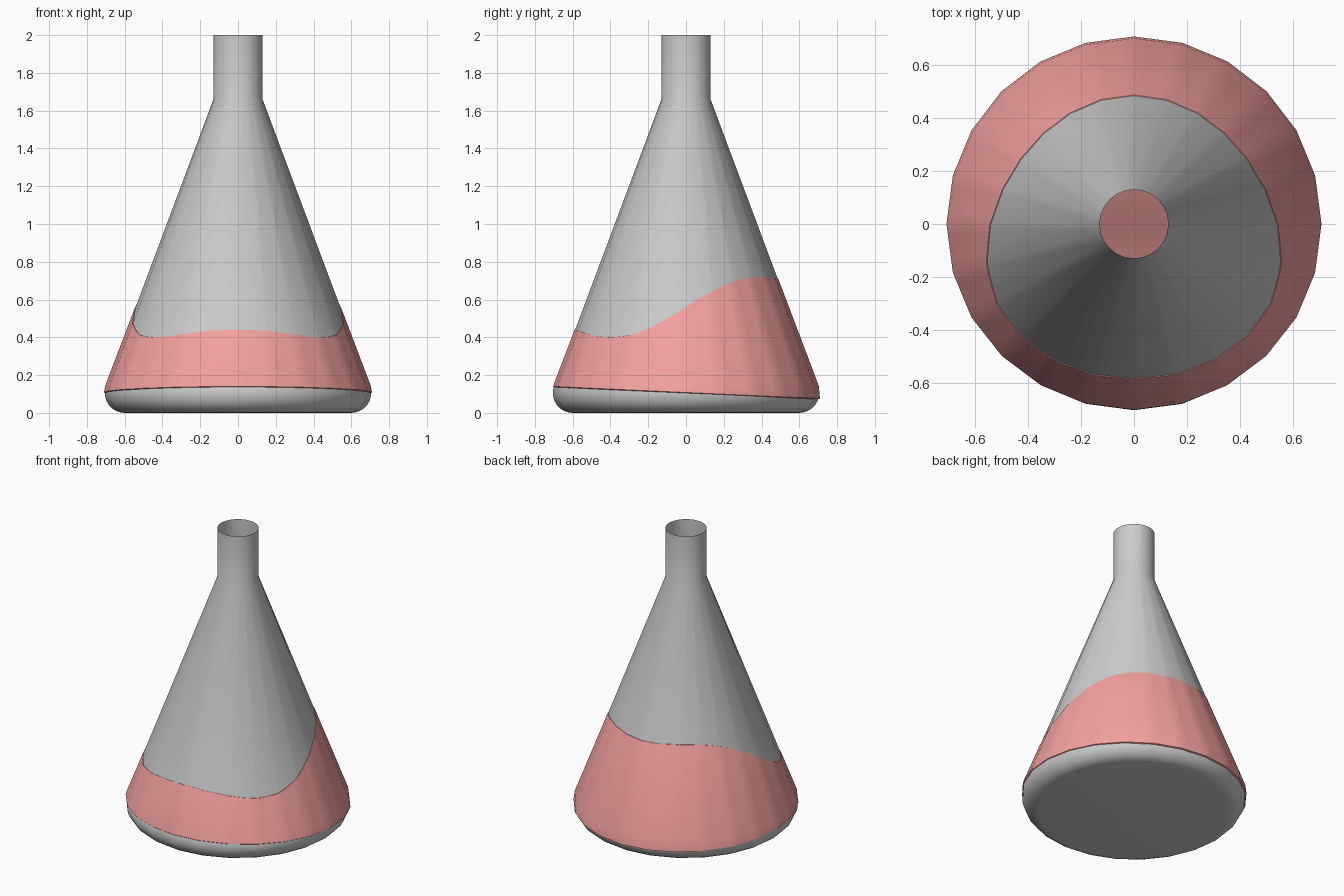
import bpy, bmesh
from math import sin, cos, pi, radians

if "Cube" in bpy.data.objects:
    bpy.data.objects.remove(bpy.data.objects["Cube"])

SIDES = 24      # facets of the glass
SUB = 4         # liquid subdivisions per facet
NECK_R, NECK_Z, TOP_Z = 0.13, 1.66, 2.0
FILLET, BASE_R = 0.105, 0.6
CONE_A = radians(20.5)
CONE_R = BASE_R + FILLET * cos(CONE_A)
CONE_Z = FILLET * (1 + sin(CONE_A))


def loft(name, rings, cap_bottom=False, cap_top=False):
    """Skin closed rings of points into one smooth-shaded object."""
    bm = bmesh.new()
    loops = [[bm.verts.new(p) for p in ring] for ring in rings]
    n = len(loops[0])
    for lo, hi in zip(loops, loops[1:]):
        for i in range(n):
            j = (i + 1) % n
            bm.faces.new((lo[i], lo[j], hi[j], hi[i]))
    if cap_bottom:
        bm.faces.new(loops[0][::-1])
    if cap_top:
        bm.faces.new(loops[-1])
    bmesh.ops.recalc_face_normals(bm, faces=bm.faces)
    mesh = bpy.data.meshes.new(name)
    bm.to_mesh(mesh)
    bm.free()
    obj = bpy.data.objects.new(name, mesh)
    bpy.context.collection.objects.link(obj)
    bpy.ops.object.select_all(action='DESELECT')
    obj.select_set(True)
    bpy.context.view_layer.objects.active = obj
    bpy.ops.object.shade_smooth_by_angle(angle=radians(35))
    return obj


def cone_radius(z):
    t = (z - CONE_Z) / (NECK_Z - CONE_Z)
    return CONE_R + (NECK_R - CONE_R) * t


# Glass flask: rounded base, straight cone, open neck
profile = [(BASE_R + FILLET * cos(a), FILLET * (1 + sin(a)))
           for a in (-pi / 2 + (CONE_A + pi / 2) * i / 8 for i in range(9))]
profile += [(NECK_R, NECK_Z), (NECK_R, TOP_Z)]
loft("glass_flask",
     [[(r * cos(2 * pi * i / SIDES), r * sin(2 * pi * i / SIDES), z)
       for i in range(SIDES)] for r, z in profile], cap_bottom=True)


# Sloshing liquid, a hair outside the glass so its colour shows
def wave(y):
    return 0.56 + 0.16 * sin(pi * y / 0.8)


directions = []
for i in range(SIDES * SUB):
    a = 2 * pi * i / (SIDES * SUB)
    facet = 2 * pi / SIDES
    k = cos(facet / 2) / cos(a % facet - facet / 2)
    directions.append((k * cos(a), k * sin(a)))

inner, lower, waist, rim = [], [], [], []
for dx, dy in directions:
    inner.append((0.59 * dx, 0.59 * dy, 0.03))
    z = 0.108 - 0.032 * dy                  # tilted lower edge
    r = min(CONE_R + 0.007, cone_radius(z)) + 0.004
    lower.append((r * dx, r * dy, z))
    r = CONE_R + 0.004
    waist.append((r * dx, r * dy, CONE_Z + 0.004))
    z = 0.5
    for _ in range(30):                     # where the wave meets the cone
        r = cone_radius(z) + 0.003
        z = wave(r * dy)
    rim.append((r * dx, r * dy, z))

surface = [[(x * s, y * s, wave(y * s)) for x, y, _ in rim]
           for s in (0.85, 0.7, 0.55, 0.4, 0.25, 0.1, 0.02)]
liquid = loft("liquid", [inner, lower, waist, rim] + surface,
              cap_bottom=True, cap_top=True)
red = bpy.data.materials.new("red_liquid")
red.diffuse_color = (0.9, 0.36, 0.35, 1)
red.use_nodes = True
red.node_tree.nodes["Principled BSDF"].inputs["Base Color"].default_value = red.diffuse_color
liquid.data.materials.append(red)
